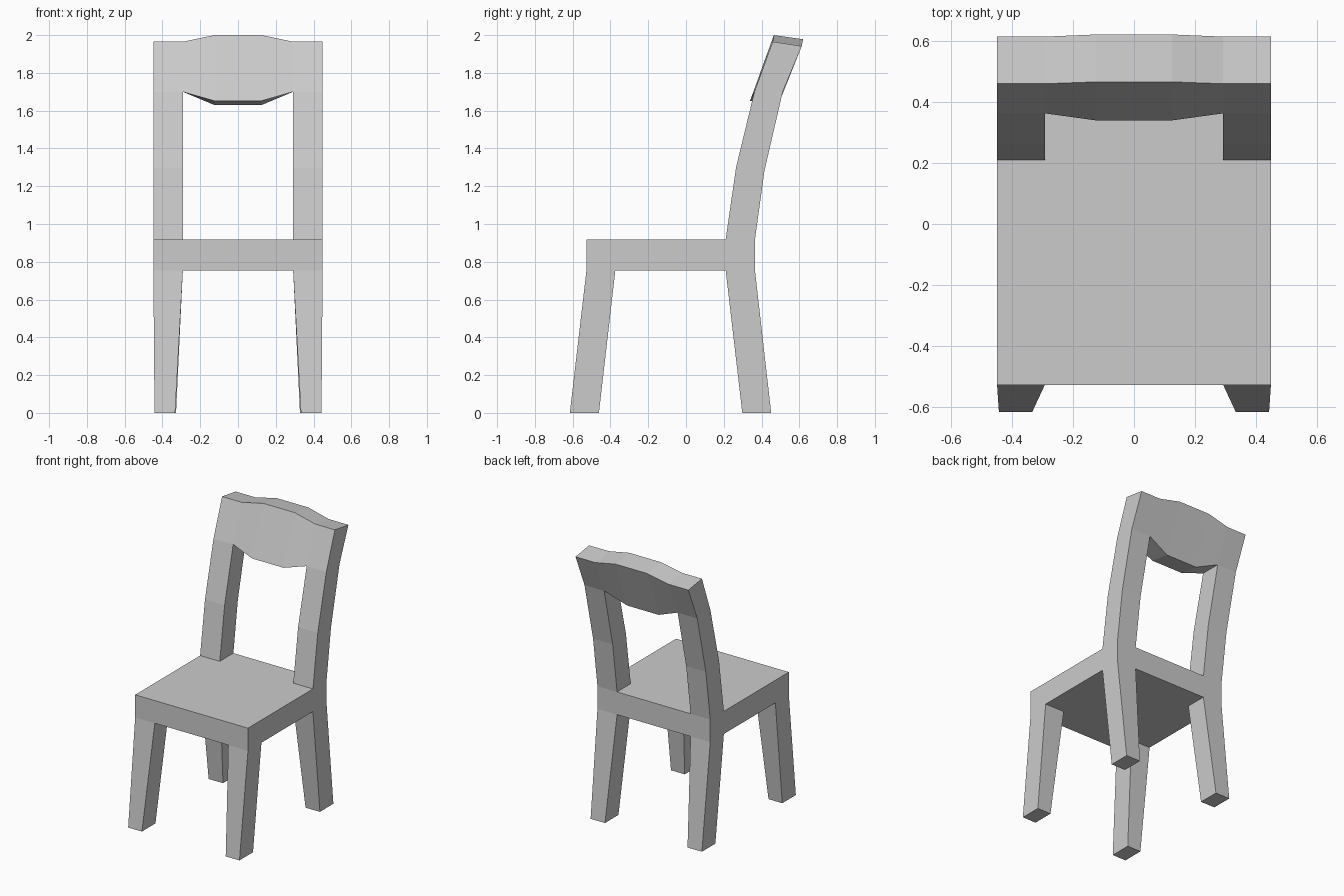
import bpy
import bmesh

if "Cube" in bpy.data.objects:
    bpy.data.objects.remove(bpy.data.objects["Cube"])

grey = bpy.data.materials.new("plain grey")
grey.use_nodes = True
grey.diffuse_color = (0.6, 0.6, 0.6, 1)
grey.node_tree.nodes["Principled BSDF"].inputs["Base Color"].default_value = (0.6, 0.6, 0.6, 1)


def loft(name, sections, cap_start=True, cap_end=True):
    """Skin a row of four-cornered sections into a flat-shaded part."""
    bm = bmesh.new()
    rings = [[bm.verts.new(p) for p in s] for s in sections]
    for a, b in zip(rings, rings[1:]):
        for i in range(4):
            j = (i + 1) % 4
            bm.faces.new((a[i], a[j], b[j], b[i]))
    # Ends are capped for consistent normals, then opened where joined
    caps = [bm.faces.new(rings[0]), bm.faces.new(rings[-1])]
    bmesh.ops.recalc_face_normals(bm, faces=bm.faces[:])
    hidden = [f for f, keep in zip(caps, (cap_start, cap_end)) if not keep]
    bmesh.ops.delete(bm, geom=hidden, context='FACES_ONLY')
    mesh = bpy.data.meshes.new(name)
    bm.to_mesh(mesh)
    bm.free()
    mesh.materials.append(grey)
    obj = bpy.data.objects.new(name, mesh)
    bpy.context.collection.objects.link(obj)
    return obj


def level(side, inner, outer, front, back, z_front, z_back=None):
    """Section of a leg or post, at a given height."""
    zb = z_front if z_back is None else z_back
    return [(side * inner, front, z_front), (side * outer, front, z_front),
            (side * outer, back, zb), (side * inner, back, zb)]


WIDTH = 0.448
INNER = 0.292
SEAT_LOW, SEAT_TOP = 0.755, 0.918
SEAT_FRONT, POST_FRONT, SEAT_BACK = -0.527, 0.21, 0.365

# Seat slab
loft("seat", [level(1, -WIDTH, WIDTH, SEAT_FRONT, SEAT_BACK, z)
              for z in (SEAT_LOW, SEAT_TOP)])

# Legs and back posts, on both sides
for label, side in (("left", 1), ("right", -1)):
    loft(f"{label}_front_leg", [
        level(side, 0.333, 0.442, -0.615, -0.461, 0),
        level(side, INNER, WIDTH, SEAT_FRONT, -0.374, SEAT_LOW)], cap_end=False)
    loft(f"{label}_back_leg", [
        level(side, 0.328, 0.442, 0.298, 0.451, 0),
        level(side, INNER, WIDTH, POST_FRONT, SEAT_BACK, SEAT_LOW)], cap_end=False)
    loft(f"{label}_back_post", [
        level(side, INNER, WIDTH, POST_FRONT, SEAT_BACK, SEAT_TOP),
        level(side, INNER, WIDTH, 0.265, 0.415, 1.3, 1.28),
        level(side, INNER, WIDTH, 0.362, 0.512, 1.7)],
        cap_start=False, cap_end=False)


# Curved top rail, swelling up and down in the middle
def rail_end(x):
    return [(x, 0.362, 1.7), (x, 0.512, 1.7), (x, 0.613, 1.942), (x, 0.459, 1.965)]


def rail_middle(x):
    return [(x, 0.339, 1.652), (x, 0.488, 1.63), (x, 0.62, 1.978), (x, 0.465, 2.0)]


loft("top_rail", [rail_end(-WIDTH), rail_end(-INNER), rail_middle(-0.125),
                  rail_middle(0.125), rail_end(INNER), rail_end(WIDTH)])
